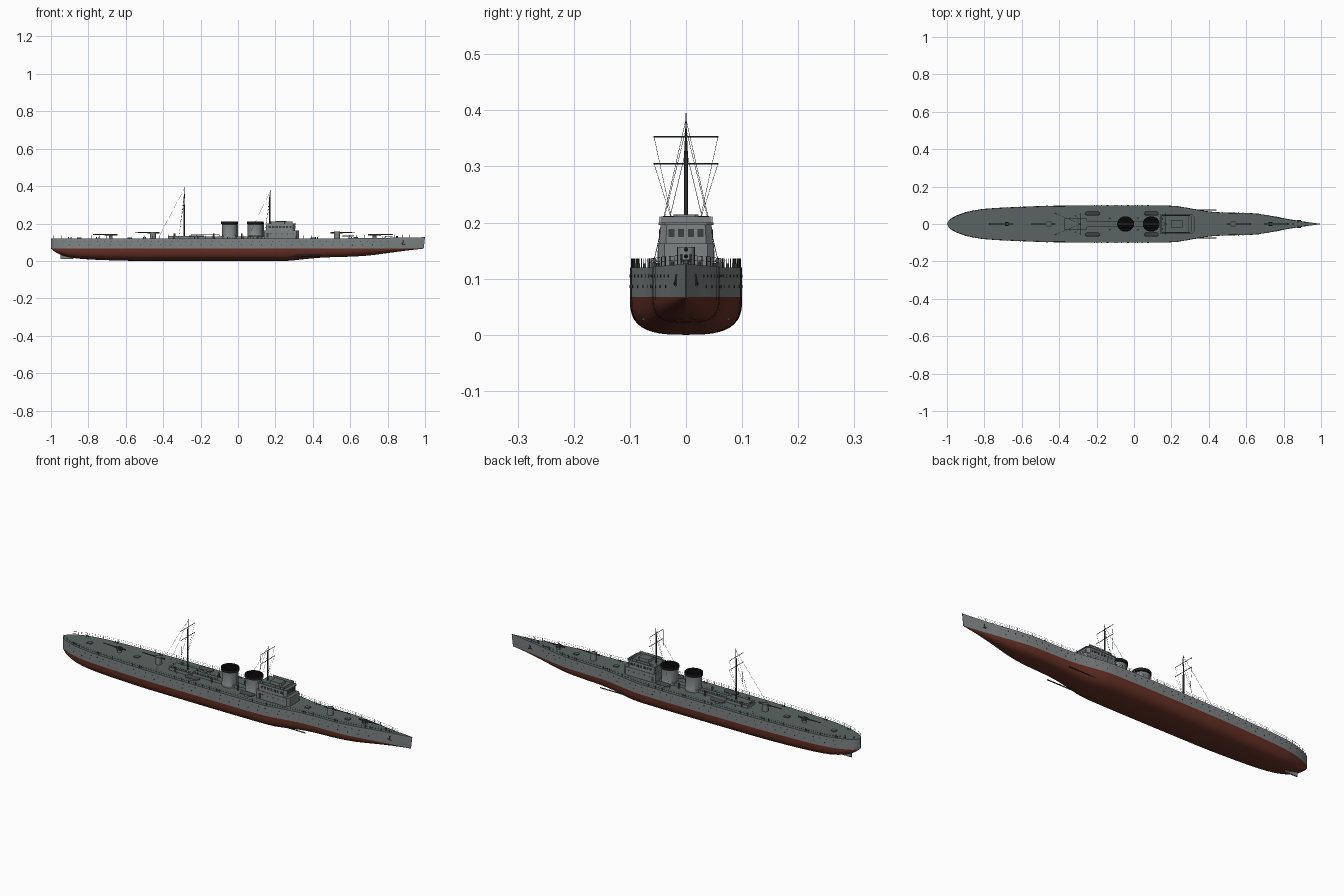
import bpy, bmesh, math
from mathutils import Vector, Matrix

if "Cube" in bpy.data.objects:
    bpy.data.objects.remove(bpy.data.objects["Cube"])

def mat(name, c):
    m = bpy.data.materials.new(name)
    m.diffuse_color = (*c, 1)
    m.use_nodes = True
    m.node_tree.nodes["Principled BSDF"].inputs["Base Color"].default_value = m.diffuse_color
    return m

GREY = mat("hull_grey", (0.21, 0.23, 0.23))
DECK = mat("deck_grey_green", (0.105, 0.13, 0.125))
RED = mat("bottom_red", (0.13, 0.03, 0.018))
DARK = mat("fittings_dark_grey", (0.045, 0.05, 0.052))
BLACK = mat("funnel_black", (0.012, 0.012, 0.012))
TOP, WL = 0.12, 0.067

def finish(name, bm, mats, rule=None, smooth=True):
    bmesh.ops.recalc_face_normals(bm, faces=bm.faces)
    bm.normal_update()
    if rule:
        for f in bm.faces:
            f.material_index = rule(f)
    me = bpy.data.meshes.new(name)
    bm.to_mesh(me)
    bm.free()
    for m in mats:
        me.materials.append(m)
    if smooth:
        me.shade_smooth()
        me.set_sharp_from_angle(angle=math.radians(35))
    ob = bpy.data.objects.new(name, me)
    bpy.context.collection.objects.link(ob)
    return ob

def rod(bm, a, b, r, n=4, r2=None):
    a, b = Vector(a), Vector(b)
    v = b - a
    M = Matrix.Translation((a + b) / 2) @ v.to_track_quat('Z', 'Y').to_matrix().to_4x4()
    bmesh.ops.create_cone(bm, cap_ends=True, segments=n, radius1=r,
                          radius2=r if r2 is None else r2, depth=v.length, matrix=M)

def block(bm, x0, x1, y0, y1, z0, z1):
    M = Matrix.Translation(((x0+x1)/2, (y0+y1)/2, (z0+z1)/2)) @ Matrix.Diagonal((x1-x0, y1-y0, z1-z0, 1))
    bmesh.ops.create_cube(bm, size=1, matrix=M)

def prism(bm, pts, z0, z1, taper=1.0):
    lo = [bm.verts.new((x, y, z0)) for x, y in pts]
    hi = [bm.verts.new((x, y * taper, z1)) for x, y in pts]
    bm.faces.new(lo); bm.faces.new(hi)
    for i in range(len(pts)):
        j = (i + 1) % len(pts)
        bm.faces.new((lo[i], lo[j], hi[j], hi[i]))

def railing(bm, pts, h=0.016):
    up = [Vector((0, 0, h * k)) for k in (0.5, 1)]
    for p in pts:
        rod(bm, p, Vector(p) + up[1], 0.0006)
    for p, q in zip(pts, pts[1:]):
        for u in up:
            rod(bm, Vector(p) + u, Vector(q) + u, 0.0004, 3)

def curve(tab):
    # smooth interpolation through a small table
    def slope(i):
        a, b = tab[max(i-1, 0)], tab[min(i+1, len(tab)-1)]
        return (b[1]-a[1]) / (b[0]-a[0])
    def f(x):
        x = min(max(x, tab[0][0]), tab[-1][0])
        i = next(k for k in range(len(tab)-1) if x <= tab[k+1][0])
        (x0, y0), (x1, y1) = tab[i], tab[i+1]
        d = x1 - x0
        t = (x - x0) / d
        return max(0, (2*t**3-3*t*t+1)*y0 + (t**3-2*t*t+t)*d*slope(i)
                   + (3*t*t-2*t**3)*y1 + (t**3-t*t)*d*slope(i+1))
    return f

width = curve([(-1, .0005), (-.99, .02), (-.96, .04), (-.9, .063), (-.8, .081), (-.6, .092), (-.4, .098),
               (.2, .098), (.3, .084), (.4, .067), (.5, .061), (.63, .058), (.72, .046), (.85, .022), (1, .0005)])
keel = curve([(-1, .066), (-.97, .043), (-.92, .024), (-.85, .012), (-.7, .004), (-.5, 0), (.25, 0),
              (.35, .009), (.45, .018), (.6, .023), (.7, .029), (.8, .042), (.9, .055), (1, .066)])
sheer = lambda x: TOP + 0.007 * max(0, (x - .4) / .6) ** 1.5

# hull: lofted sections, coloured by height and direction
bm = bmesh.new()
xs = [-1, -.997, -.99, -.98, -.97, -.96, -.945, -.93, -.9] + [-.9 + .04 * i for i in range(1, 48)] + [1]
K, rows = 10, []
for x in xs:
    w, k, s = width(x), min(keel(x), .0665), sheer(x)
    n = 3 - 1.5 * max(0, (x - .55) / .45)
    half = [(w, s), (w, WL)]
    for i in range(1, K + 1):
        a = math.pi / 2 * i / K
        half.append((w * max(math.cos(a), 0) ** (2/n) if i < K else 0, WL - (WL - k) * math.sin(a) ** (2/n)))
    sec = half + [(-y, z) for y, z in half[-2::-1]]
    rake = .015 * max(0, (x - .85) / .15)
    rows.append([bm.verts.new((x - rake * (s - z) / s, y, z)) for y, z in sec])
for a, b in zip(rows, rows[1:]):
    for i in range(len(a)):
        j = (i + 1) % len(a)
        bm.faces.new((a[i], a[j], b[j], b[i]))
bm.faces.new(rows[0]); bm.faces.new(rows[-1])
finish("hull", bm, [GREY, DECK, RED], lambda f: 2 if f.calc_center_median().z < WL - 1e-4
       else (1 if f.normal.z > .7 else 0))

# rudder and bilge keels
bm = bmesh.new()
block(bm, -.95, -.88, -.003, .003, .01, .06)
finish("rudder", bm, [GREY])
bm = bmesh.new()
for s in (-1, 1):
    rod(bm, (-.42, s*.076, .028), (.44, s*.076, .028), .003, 6)
finish("bilge_keels", bm, [DARK])

# portholes in two rows, anchors
bm = bmesh.new()
for s in (-1, 1):
    for z, step, x0 in ((.105, .036, -.93), (.086, .054, -.9)):
        for i in range(int(1.78 / step)):
            x = x0 + i * step
            t = Vector((-(width(x+.01) - width(x-.01)) / .02, 1, 0)).normalized()
            t.y *= s
            p = Vector((x, s * width(x), z))
            rod(bm, p - t * .002, p + t * .0008, .0026, 8)
    y = width(.885)
    rod(bm, (.885, s*y, .108), (.88, s*(y+.003), .088), .002, 6)
    rod(bm, (.872, s*(y+.004), .092), (.892, s*(y+.002), .088), .002, 6)
finish("portholes_and_anchors", bm, [DARK])

# deck edge railing
bm = bmesh.new()
for s in (-1, 1):
    railing(bm, [(x, s * max(width(x) - .003, .001), sheer(x)) for x in [-.985 + .0405*i for i in range(48)]])
finish("deck_railing", bm, [DARK], smooth=False)

# deckhouses and bridge, roofs in deck colour
def house(name, x0, x1, w, z0, z1, cut=0.012, taper=1.0):
    bm = bmesh.new()
    prism(bm, [(x0, -w), (x1-cut, -w), (x1, -w+cut), (x1, w-cut), (x1-cut, w), (x0, w)], z0, z1, taper)
    finish(name, bm, [GREY, DECK], lambda f: int(f.normal.z > .7), False)

house("aft_deckhouse", -.375, -.25, .03, TOP, .134, .002)
house("mid_deckhouse", -.25, .15, .017, TOP, .132, .002)
house("bridge_lower", .14, .325, .05, TOP, .163)
house("bridge_upper", .15, .305, .048, .163, .196, taper=.95)
house("bridge_roof", .146, .31, .049, .196, .2)
house("chart_house", .2, .26, .022, .2, .214, .006)
bm = bmesh.new()
for s in (-1, 1):
    block(bm, .17, .29, s*.044-.001, s*.044+.001, .2, .211)
block(bm, .289, .291, -.045, .045, .2, .211)
finish("bridge_bulwark", bm, [GREY], smooth=False)

# bridge windows and doors
bm = bmesh.new()
for y in (-.026, -.0087, .0087, .026):
    block(bm, .3, .3065, y-.0055, y+.0055, .174, .189)
for s in (-1, 1):
    for i in range(7):
        x = .17 + .0185 * i
        block(bm, x-.006, x+.006, s*.0467-.0012, s*.0467+.0012, .176, .188)
    for i in range(5):
        rod(bm, (.175 + .03*i, s*.048, .145), (.175 + .03*i, s*.0508, .145), .0032, 8)
    block(bm, .152, .163, s*.0495-.001, s*.0495+.001, .124, .15)
finish("bridge_windows", bm, [DARK], smooth=False)

# railings on houses
bm = bmesh.new()
for s in (-1, 1):
    railing(bm, [(-.37 + .03*i, s*.029, .13) for i in range(5)], .012)
    railing(bm, [(-.25 + .03*i, s*.016, .13) for i in range(6)], .01)
    railing(bm, [(.15 + .025*i, s*.047, .2) for i in range(7)], .011)
railing(bm, [(-.372, -.028 + .014*i, .13) for i in range(5)], .012)
finish("house_railings", bm, [DARK], smooth=False)

# funnels: oval casing, black cap, recessed grille
for name, cx in (("aft_funnel", -.045), ("fore_funnel", .092)):
    bm = bmesh.new()
    prof = [(.042, TOP), (.042, .132), (.0405, .134), (.0405, .19), (.0405, .196),
            (.045, .198), (.045, .212), (.041, .212), (.041, .2), (.0, .2)]
    vs = [bm.verts.new((r, 0, z)) for r, z in prof]
    es = [bm.edges.new(p) for p in zip(vs, vs[1:])]
    bmesh.ops.spin(bm, geom=vs + es, cent=(0, 0, 0), axis=(0, 0, 1), angle=2*math.pi, steps=32)
    bmesh.ops.remove_doubles(bm, verts=bm.verts, dist=1e-5)
    for i in range(-4, 5):
        y = i * .009
        h = math.sqrt(.042**2 - y*y)
        rod(bm, (-h, y, .209), (h, y, .209), .0012)
    rod(bm, (.043, 0, TOP), (.043, 0, .205), .003, 8)
    for v in bm.verts:
        v.co = (v.co.x + cx, v.co.y * .92, v.co.z)
    finish(name, bm, [GREY, BLACK], lambda f: int(f.calc_center_median().z > .1961))

# masts with yards, shrouds and stays
for name, mx, h, back in (("main_mast", -.288, .395, -.14), ("fore_mast", .17, .378, -.12)):
    bm = bmesh.new()
    rod(bm, (mx, 0, TOP), (mx, 0, .345), .0045, 8, .003)
    rod(bm, (mx + .002, 0, .335), (mx + .003, 0, h), .0022, 6, .001)
    for z in (.353, .305):
        rod(bm, (mx, -.058, z), (mx, .058, z), .0013, 6)
        for s in (-1, 1):
            rod(bm, (mx, s*.057, z), (mx - .02, s*.024, .2), .0004, 3)
    for s in (-1, 1):
        rod(bm, (mx, 0, h - .01), (mx + back, s*.06, TOP), .0005, 3)
        rod(bm, (mx, 0, .33), (mx - .03, s*.05, TOP), .0005, 3)
    finish(name, bm, [DARK])

# deck guns: drum mount, shield and barrel
def gun(name, x, d, z, tall):
    z0 = sheer(x)
    bm = bmesh.new()
    rod(bm, (x, 0, z0), (x, 0, z0 + tall), .016 if tall > .03 else .01, 16)
    finish(name + "_mount", bm, [GREY, DECK], lambda f: int(f.normal.z > .7))
    bm = bmesh.new()
    rod(bm, (x - d*.035, 0, z), (x + d*.03, 0, z), .004, 8)
    rod(bm, (x + d*.03, 0, z), (x + d*.095, 0, z + .001), .0028, 8, .0018)
    for s in (-1, 1):
        block(bm, x - .01, x + .01, s*.008 - .002, s*.008 + .002, z - .01, z + .004)
    finish(name + "_barrel", bm, [DARK])

gun("fore_gun", .73, 1, .14, .012)
gun("fore_shielded_gun", .53, 1, .152, .036)
gun("aft_shielded_gun", -.455, -1, .152, .036)
gun("aft_gun", -.68, -1, .14, .012)

# triple tube mounts on both sides
bm = bmesh.new()
for cx in (-.222, .092):
    for s in (-1, 1):
        rod(bm, (cx, s*.056, TOP), (cx, s*.056, .128), .012, 12)
        for k in (-1, 0, 1):
            l = .039 - .006 * abs(k)
            rod(bm, (cx - l, s*.056 + k*.0095, .132), (cx + l, s*.056 + k*.0095, .132), .0045, 8)
finish("tube_mounts", bm, [GREY])

# hatches, bollards, ventilators and capstan
bm = bmesh.new()
for x in (-.85, -.58, .4, .63):
    block(bm, x - .012, x + .012, -.01, .01, TOP - .002, sheer(x) + .005)
for s in (-1, 1):
    for x in (-.9, -.75, -.5, -.05, .42, .6, .78):
        for e in (-.006, .006):
            rod(bm, (x + e, s*(width(x) - .011), TOP), (x + e, s*(width(x) - .011), sheer(x) + .007), .0025, 8)
    for x in (-.34, -.13, .02):
        rod(bm, (x, s*.03, TOP), (x, s*.03, .146), .004, 8, .005)
rod(bm, (.85, 0, TOP), (.85, 0, .133), .005, 10)
finish("deck_fittings", bm, [DECK])
